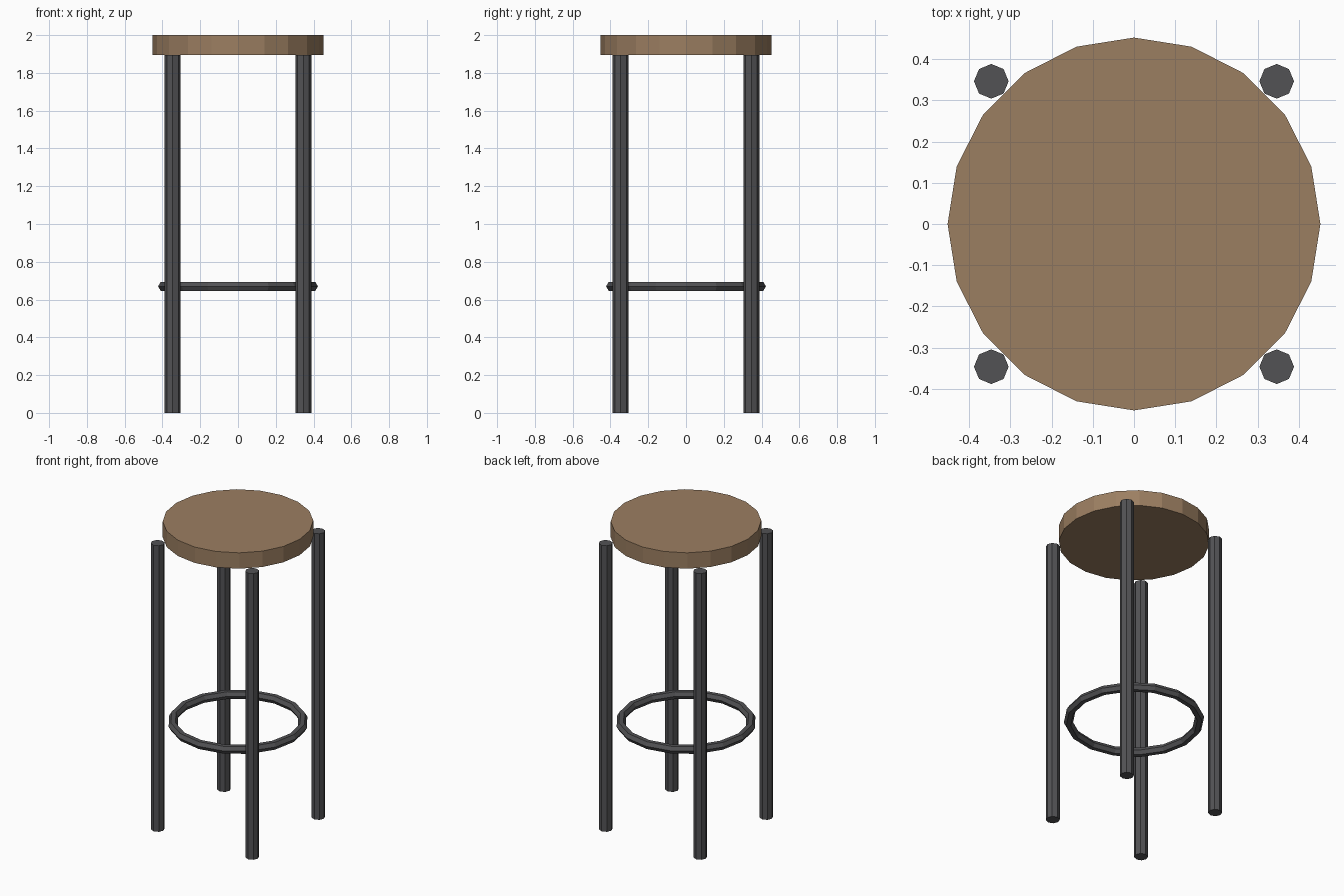
import bpy, math

if "Cube" in bpy.data.objects:
    bpy.data.objects.remove(bpy.data.objects["Cube"])

def material(name, rgb):
    m = bpy.data.materials.new(name)
    m.diffuse_color = (*rgb, 1)
    m.use_nodes = True
    m.node_tree.nodes["Principled BSDF"].inputs["Base Color"].default_value = m.diffuse_color
    return m

wood = material("wood", (0.33, 0.21, 0.12))
metal = material("dark_metal", (0.085, 0.085, 0.09))

def cylinder(name, sides, radius, x, y, z0, z1, mat, turn=0.0):
    bpy.ops.mesh.primitive_cylinder_add(vertices=sides, radius=radius, depth=z1 - z0,
                                        location=(x, y, (z0 + z1) / 2), rotation=(0, 0, turn))
    ob = bpy.context.object
    ob.name = name
    ob.data.materials.append(mat)
    return ob

# Round seat
cylinder("seat", 20, 0.452, 0, 0, 1.895, 2.0, wood)

# Four straight legs
for yname, sy in (("front", -1), ("back", 1)):
    for xname, sx in (("left", -1), ("right", 1)):
        cylinder(f"{yname}_{xname}_leg", 8, 0.042, 0.346 * sx, 0.346 * sy, 0, 1.895, metal)

# Footrest ring
bpy.ops.mesh.primitive_torus_add(major_segments=16, minor_segments=6,
                                 major_radius=0.395, minor_radius=0.028,
                                 location=(0, 0, 0.67))
ring = bpy.context.object
ring.name = "footrest_ring"
ring.data.materials.append(metal)
